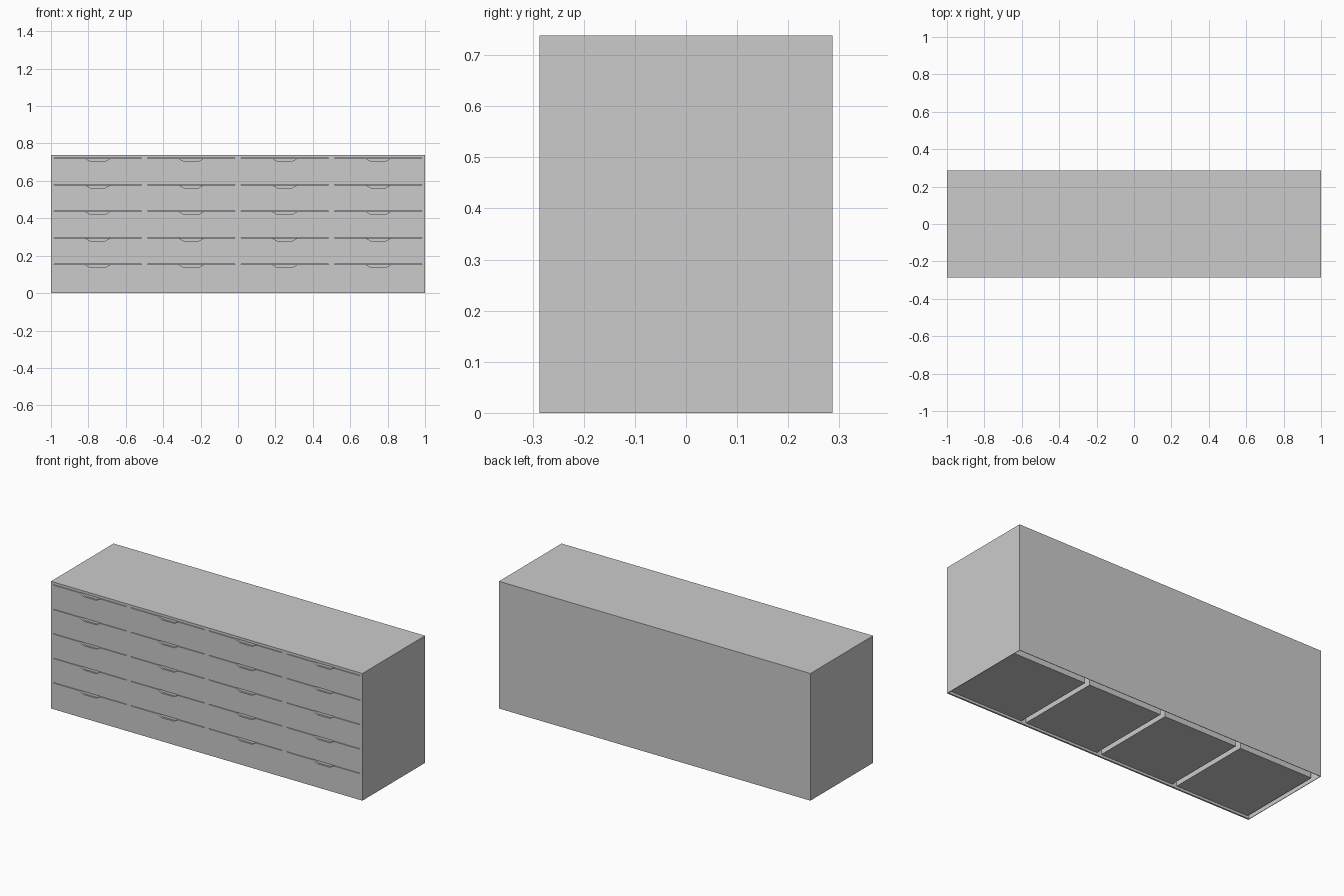
import bpy, bmesh

if "Cube" in bpy.data.objects:
    bpy.data.objects.remove(bpy.data.objects["Cube"])

W, D, H = 1.0, 0.287, 0.738        # half width, half depth, height
COLS, ROWS = 4, 5
PITCH_X, PITCH_Z = 0.5, 0.142
BASE = 0.013                        # underside of the lowest drawers
HALF = 0.235                        # half drawer width
SLOT = 0.003                        # gap above each drawer
FRONT, WALL = 0.010, 0.003          # panel thicknesses


def make_object(name, bm):
    bmesh.ops.recalc_face_normals(bm, faces=bm.faces)
    mesh = bpy.data.meshes.new(name)
    bm.to_mesh(mesh)
    bm.free()
    ob = bpy.data.objects.new(name, mesh)
    bpy.context.collection.objects.link(ob)
    return ob


def prism(bm, profile, y0, y1):
    """Extrude an x/z outline from y0 to y1."""
    face = bm.faces.new([bm.verts.new((x, y0, z)) for x, z in profile])
    ext = bmesh.ops.extrude_face_region(bm, geom=[face])["geom"]
    for v in ext:
        if isinstance(v, bmesh.types.BMVert):
            v.co.y = y1
    # keep the starting face as the closing cap
    if not face.is_valid:
        return


def box(name, x0, x1, y0, y1, z0, z1):
    bm = bmesh.new()
    bmesh.ops.create_cube(bm, size=1)
    for v in bm.verts:
        v.co.x = x1 if v.co.x > 0 else x0
        v.co.y = y1 if v.co.y > 0 else y0
        v.co.z = z1 if v.co.z > 0 else z0
    return make_object(name, bm)


def cut(target, cutter):
    mod = target.modifiers.new("cut", "BOOLEAN")
    mod.operation = "DIFFERENCE"
    mod.solver = "EXACT"
    mod.object = cutter
    bpy.context.view_layer.objects.active = target
    bpy.ops.object.modifier_apply(modifier=mod.name)
    bpy.data.objects.remove(cutter)


# Cabinet shell, hollow and open underneath
cabinet = box("cabinet_shell", -W, W, -D, D, 0, H)
cut(cabinet, box("cavity", -W + WALL, W - WALL, -D + FRONT, D - WALL,
                 -0.1, H - WALL))

# Drawer slots with finger-pull notches, cut through the front
bm = bmesh.new()
for c in range(COLS):
    cx = (c - (COLS - 1) / 2) * PITCH_X
    for r in range(ROWS):
        top = BASE + (r + 1) * PITCH_Z
        low = top - SLOT
        outline = [(-HALF, top), (-HALF, low), (-0.066, low),
                   (-0.040, top - 0.018), (0.040, top - 0.018),
                   (0.066, low), (HALF, low), (HALF, top)]
        prism(bm, [(cx + x, z) for x, z in outline], -D - 0.02, -D + FRONT + 0.001)
cut(cabinet, make_object("slots", bm))

# Drawer boxes behind the front
for c in range(COLS):
    cx = (c - (COLS - 1) / 2) * PITCH_X
    for r in range(ROWS):
        z = BASE + r * PITCH_Z
        box(f"drawer_{c + 1}_{r + 1}", cx - HALF, cx + HALF,
            -D + FRONT + 0.001, D - 0.06, z, z + PITCH_Z - SLOT)
